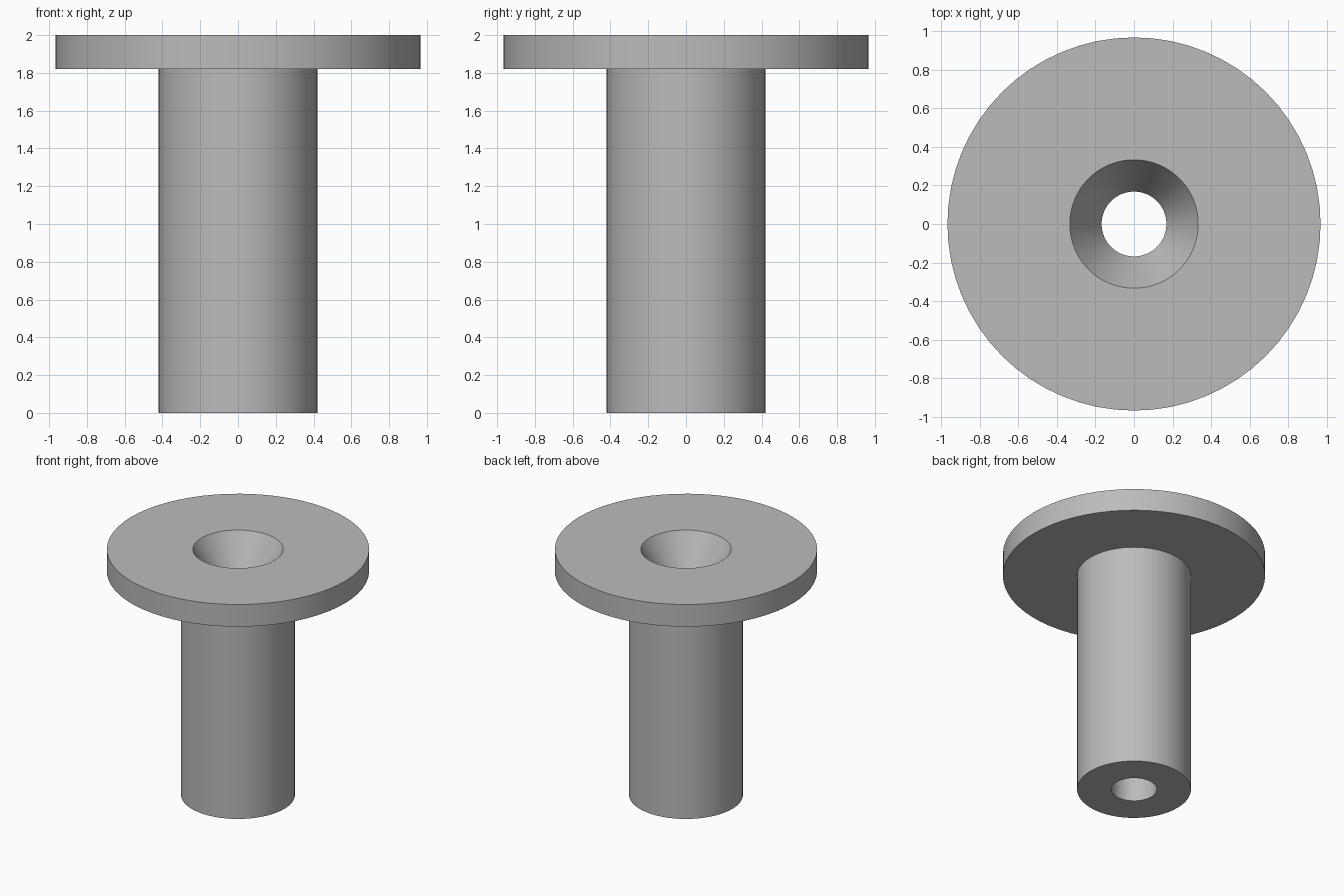
import bpy
import bmesh
import math

cube = bpy.data.objects.get("Cube")
if cube:
    bpy.data.objects.remove(cube, do_unlink=True)

SEGMENTS = 64

# Plain grey material
grey = bpy.data.materials.new("plain_grey")
grey.use_nodes = True
colour = (0.5, 0.5, 0.5, 1)
grey.diffuse_color = colour
grey.node_tree.nodes["Principled BSDF"].inputs["Base Color"].default_value = colour


def lathe(name, profile, material):
    """Revolve a closed (radius, height) profile around the z axis."""
    bm = bmesh.new()
    verts = [bm.verts.new((r, 0, z)) for r, z in profile]
    edges = [bm.edges.new((a, b)) for a, b in zip(verts, verts[1:] + verts[:1])]
    bmesh.ops.spin(bm, geom=verts + edges, cent=(0, 0, 0), axis=(0, 0, 1),
                   angle=math.tau, steps=SEGMENTS, use_merge=True)
    bmesh.ops.remove_doubles(bm, verts=bm.verts, dist=0.0001)
    bmesh.ops.recalc_face_normals(bm, faces=bm.faces)
    mesh = bpy.data.meshes.new(name)
    bm.to_mesh(mesh)
    bm.free()
    mesh.materials.append(material)
    obj = bpy.data.objects.new(name, mesh)
    bpy.context.collection.objects.link(obj)
    bpy.ops.object.select_all(action="DESELECT")
    obj.select_set(True)
    bpy.context.view_layer.objects.active = obj
    bpy.ops.object.shade_smooth_by_angle(angle=math.radians(20))
    return obj


# Flanged sleeve: stem, flange, countersunk mouth and straight through bore
sleeve_profile = [
    (0.168, 0), (0.42, 0),          # stem foot
    (0.42, 1.82), (0.967, 1.82),    # flange underside
    (0.967, 2), (0.333, 2),         # flange rim and top
    (0.168, 1.714),                 # end of the countersink
]
lathe("flanged_sleeve", sleeve_profile, grey)
